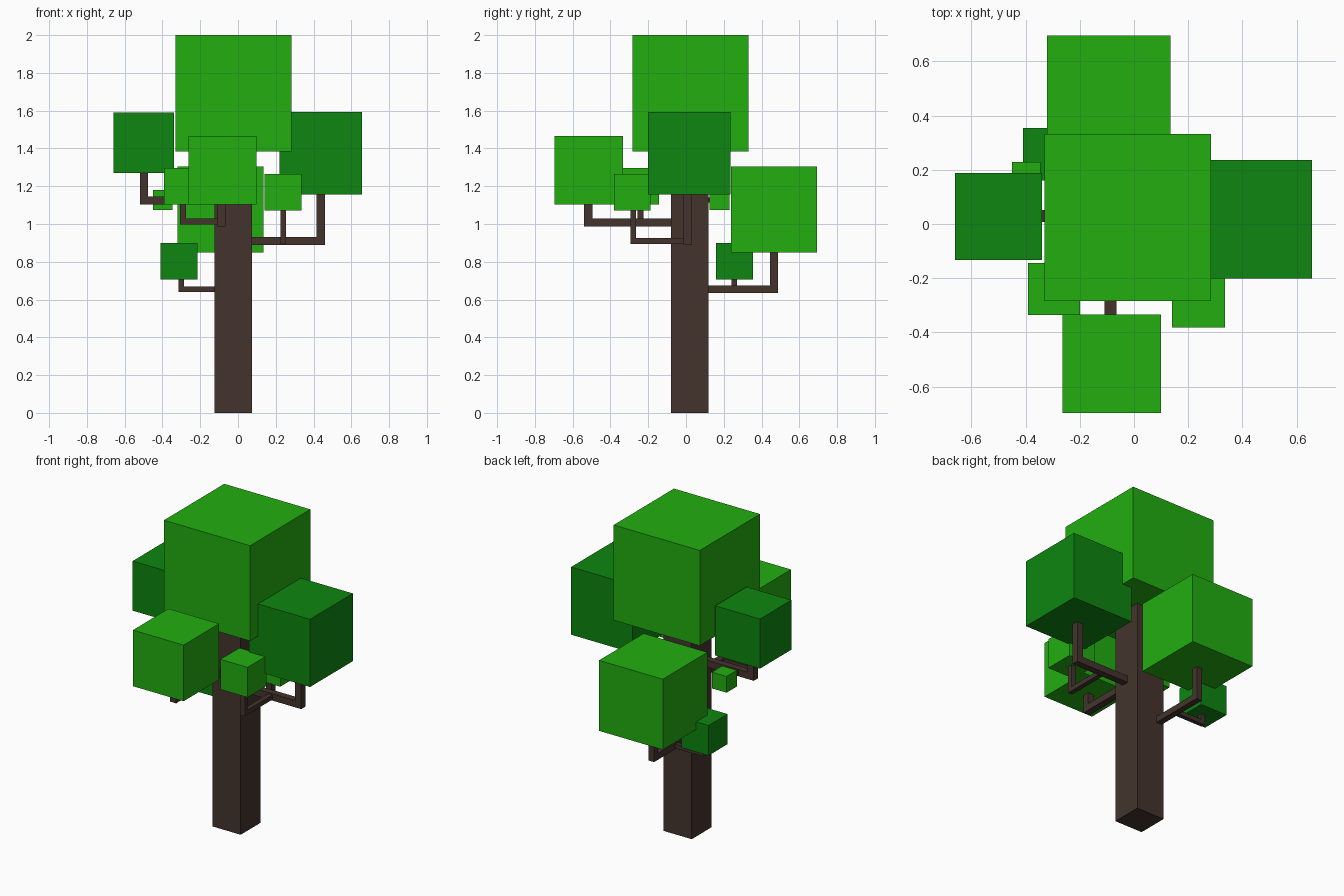
import bpy
import bmesh
from mathutils import Vector

default = bpy.data.objects.get("Cube")
if default:
    bpy.data.objects.remove(default, do_unlink=True)


def make_material(name, rgb):
    mat = bpy.data.materials.new(name)
    mat.use_nodes = True
    mat.diffuse_color = (*rgb, 1)
    mat.node_tree.nodes["Principled BSDF"].inputs["Base Color"].default_value = (*rgb, 1)
    return mat


bark = make_material("bark brown", (0.056, 0.034, 0.026))
light = make_material("light leaf green", (0.016, 0.42, 0.005))
dark = make_material("dark leaf green", (0.004, 0.24, 0.005))


def build(name, boxes, mat):
    """One object made of boxes, each given as (low corner, high corner)."""
    bm = bmesh.new()
    for low, high in boxes:
        low, high = Vector(low), Vector(high)
        for v in bmesh.ops.create_cube(bm, size=1)["verts"]:
            v.co = (low + high) / 2 + v.co * (high - low)
    mesh = bpy.data.meshes.new(name)
    bm.to_mesh(mesh)
    bm.free()
    mesh.materials.append(mat)
    bpy.context.collection.objects.link(bpy.data.objects.new(name, mesh))


def leaves(name, centre, size, mat):
    c, h = Vector(centre), Vector((size / 2,) * 3)
    build(name, [(c - h, c + h)], mat)


def branch(name, start, end, top, width):
    """Square arm from start to the elbow at end, then upright to top."""
    s, e, h = Vector(start), Vector(end), Vector((width / 2,) * 3)
    low = Vector(map(min, s, e))
    high = Vector(map(max, s, e))
    boxes = [(low - h, high + h)]
    if top:
        boxes.append((e + Vector((-h.x, -h.y, h.z)), (e.x + h.x, e.y + h.y, top)))
    build(name, boxes, bark)


# Trunk
build("trunk", [((-0.125, -0.08, 0), (0.075, 0.12, 1.4))], bark)

# Main branches
branch("left_branch", (0.06, 0.01, 0.91), (0.438, 0.01, 0.91), 1.17, 0.044)
branch("right_branch", (-0.11, 0.03, 1.124), (-0.498, 0.03, 1.124), 1.29, 0.044)
branch("front_branch", (-0.087, -0.06, 1.008), (-0.087, -0.517, 1.008), 1.12, 0.044)
branch("back_branch", (-0.092, 0.1, 0.654), (-0.092, 0.466, 0.654), 0.86, 0.04)

# Twigs growing from the main branches
branch("left_twig", (0.24, 0.01, 0.91), (0.24, -0.28, 0.91), 1.08, 0.03)
branch("right_twig", (-0.4, 0.03, 1.126), (-0.4, 0.15, 1.126), None, 0.026)
branch("front_twig", (-0.09, -0.242, 1.014), (-0.29, -0.242, 1.014), 1.12, 0.032)
branch("back_twig", (-0.09, 0.256, 0.654), (-0.3, 0.256, 0.654), 0.72, 0.028)

# Large leaf blocks
leaves("crown_leaves", (-0.023, 0.024, 1.692), 0.615, light)
leaves("left_leaves", (0.437, 0.017, 1.374), 0.437, dark)
leaves("right_leaves", (-0.5, 0.028, 1.43), 0.32, dark)
leaves("front_leaves", (-0.082, -0.515, 1.285), 0.362, light)
leaves("back_leaves", (-0.093, 0.467, 1.077), 0.455, light)

# Small leaf blocks on the twigs
leaves("left_twig_leaves", (0.238, -0.284, 1.168), 0.194, light)
leaves("right_twig_leaves", (-0.398, 0.177, 1.127), 0.105, light)
leaves("front_twig_leaves", (-0.295, -0.24, 1.2), 0.192, light)
leaves("back_twig_leaves", (-0.312, 0.257, 0.802), 0.194, dark)
